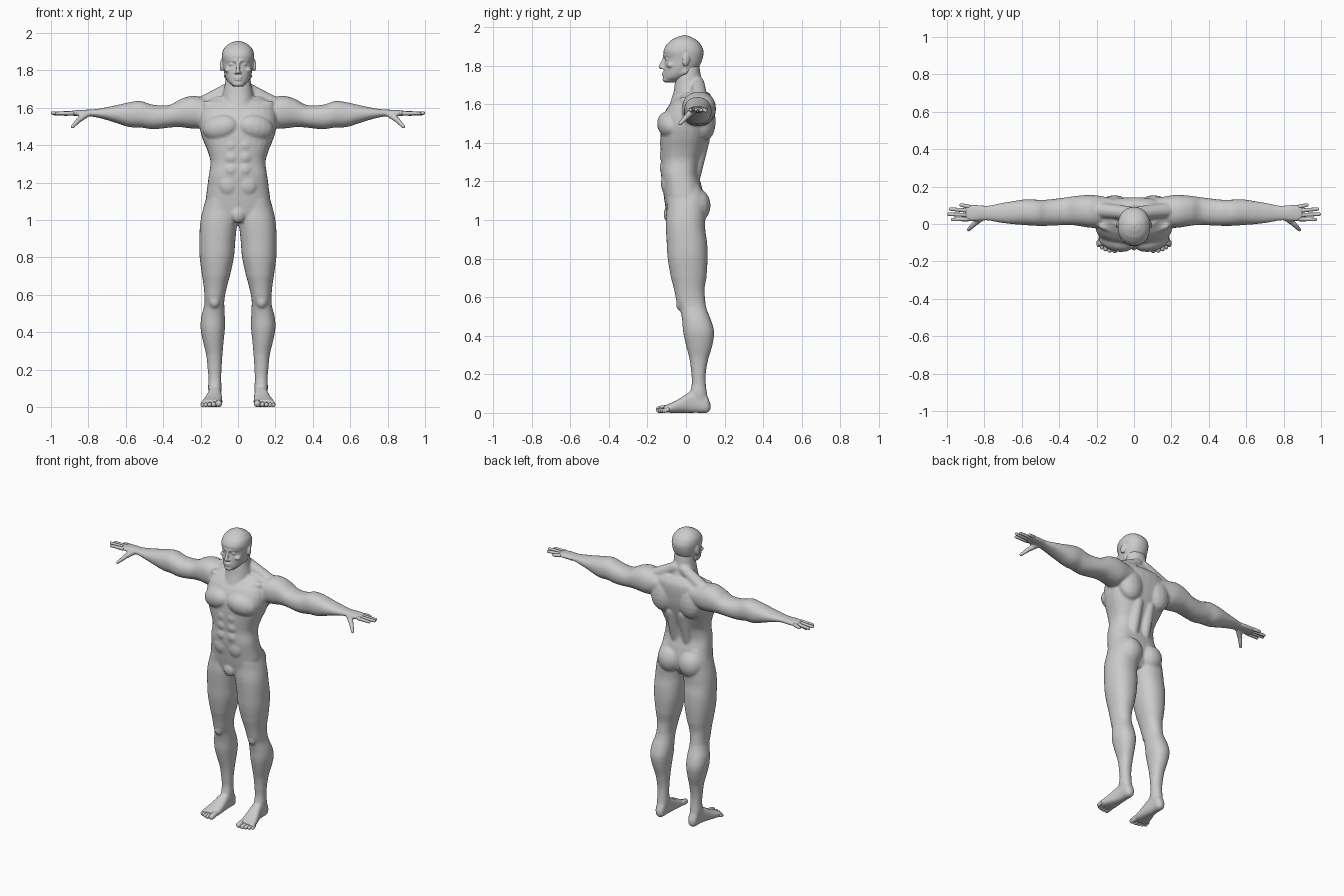
import bpy, bmesh, math
from mathutils import Vector, Matrix, Euler

skin = bpy.data.materials.new("plain grey")
skin.diffuse_color = (0.6, 0.6, 0.6, 1)


def bridge(bm, rings):
    """Join rings of points into a closed skin."""
    rings = [[bm.verts.new(p) for p in r] for r in rings]
    n = len(rings[0])
    for r, q in zip(rings, rings[1:]):
        for j in range(n):
            bm.faces.new((r[j], r[(j + 1) % n], q[(j + 1) % n], q[j]))
    bm.faces.new(rings[0][::-1])
    bm.faces.new(rings[-1])


def loft(bm, axis, rows, power=2.2, n=28, steps=3):
    """Skin rounded sections; each row is position, a-min, a-max, b-min, b-max."""
    pts = []
    for i in range(len(rows) - 1):
        quad = [rows[max(i - 1, 0)], rows[i], rows[i + 1], rows[min(i + 2, len(rows) - 1)]]
        for k in range(steps):
            t = k / steps
            row = [0.5 * (2 * b + (c - a) * t + (2 * a - 5 * b + 4 * c - d) * t * t
                          + (3 * b - a - 3 * c + d) * t ** 3) for a, b, c, d in zip(*quad)]
            row[0] = quad[1][0] + (quad[2][0] - quad[1][0]) * t
            pts.append(row)
    pts.append(rows[-1])
    rings = []
    for s, a0, a1, b0, b1 in pts:
        ring = []
        for j in range(n):
            c, d = math.cos(math.tau * j / n), math.sin(math.tau * j / n)
            a = (a0 + a1) / 2 + (a1 - a0) / 2 * math.copysign(abs(c) ** (2 / power), c)
            b = (b0 + b1) / 2 + (b1 - b0) / 2 * math.copysign(abs(d) ** (2 / power), d)
            ring.append({"x": (s, a, b), "y": (a, s, b), "z": (a, b, s)}[axis])
        rings.append(ring)
    bridge(bm, rings)


def turned(bm, matrix, profile, n):
    """Turn (radius, height) pairs around z and place the result."""
    bridge(bm, [[matrix @ Vector((r * math.cos(math.tau * j / n),
                                  r * math.sin(math.tau * j / n), h))
                 for j in range(n)] for r, h in profile])


def blob(bm, pos, radii, rot=(0, 0, 0)):
    m = Matrix.LocRotScale(Vector(pos), Euler([math.radians(a) for a in rot]), Vector(radii))
    arc = [math.radians(a) for a in range(-85, 86, 17)]
    turned(bm, m, [(math.cos(a), math.sin(a)) for a in arc], 16)


def rod(bm, p, q, r0, r1):
    """Tapered rod with round ends."""
    p, q = Vector(p), Vector(q)
    m = Matrix.Translation(p) @ (q - p).to_track_quat("Z", "Y").to_matrix().to_4x4()
    arc = [math.radians(a) for a in (5, 30, 60, 90)]
    prof = [(r0 * math.sin(a), -r0 * math.cos(a)) for a in arc]
    prof += [(r1 * math.sin(a), (q - p).length + r1 * math.cos(a)) for a in arc[::-1]]
    turned(bm, m, prof, 12)


def finish(name, centre, side, voxel=0):
    """Mirror the side parts, gather all, and fuse into one smooth skin."""
    half = bpy.data.meshes.new("half")
    side.to_mesh(half)
    centre.from_mesh(half)
    half.transform(Matrix.Diagonal((-1, 1, 1, 1)))
    centre.from_mesh(half)
    bpy.data.meshes.remove(half)
    bmesh.ops.recalc_face_normals(centre, faces=centre.faces)
    for f in centre.faces:
        f.smooth = True
    mesh = bpy.data.meshes.new(name)
    centre.to_mesh(mesh)
    mesh.materials.append(skin)
    ob = bpy.data.objects.new(name, mesh)
    bpy.context.collection.objects.link(ob)
    if voxel:
        fuse = ob.modifiers.new("fuse", "REMESH")
        fuse.mode = "VOXEL"
        fuse.voxel_size = voxel
        fuse.use_smooth_shade = True
        soften = ob.modifiers.new("soften", "SMOOTH")
        soften.factor = 0.5
        soften.iterations = 4


# Head
mid, side = bmesh.new(), bmesh.new()
head = [(1.713, .024, -.10, -.04), (1.735, .05, -.116, .0), (1.76, .066, -.115, .045),
        (1.80, .077, -.112, .072), (1.835, .082, -.108, .086), (1.875, .087, -.117, .091),
        (1.91, .08, -.1, .077), (1.935, .06, -.073, .052), (1.951, .034, -.04, .022),
        (1.958, .008, -.015, .0)]
loft(mid, "z", [(z, -w, w, f, b) for z, w, f, b in head])
# Nose, lips, chin
rod(mid, (0, -.112, 1.84), (0, -.13, 1.793), .008, .012)
blob(mid, (0, -.112, 1.763), (.026, .013, .006))
blob(mid, (0, -.112, 1.75), (.022, .013, .007))
blob(mid, (0, -.102, 1.728), (.03, .02, .016))
# Nostrils, brows, eyes, cheeks, jaw, ears
blob(side, (.012, -.119, 1.788), (.009, .012, .008))
rod(side, (.012, -.11, 1.852), (.05, -.088, 1.855), .011, .01)
blob(side, (.034, -.097, 1.833), (.014, .012, .007))
blob(side, (.05, -.075, 1.802), (.022, .028, .014), (0, 0, 30))
rod(side, (.058, -.005, 1.77), (.02, -.095, 1.73), .018, .014)
blob(side, (.087, 0, 1.828), (.009, .02, .034), (-12, 0, 20))
finish("head", mid, side, 0.005)

# Torso
mid, side = bmesh.new(), bmesh.new()
torso = [(0.99, .09, -.085, .06), (1.03, .155, -.10, .085), (1.10, .172, -.112, .095),
         (1.18, .164, -.122, .08), (1.24, .156, -.13, .065), (1.31, .147, -.128, .075),
         (1.37, .163, -.132, .098), (1.42, .184, -.133, .115), (1.48, .203, -.13, .132),
         (1.54, .208, -.118, .14), (1.59, .2, -.092, .143), (1.63, .18, -.055, .138),
         (1.66, .13, -.02, .12)]
loft(mid, "z", [(z, -w, w, f, b) for z, w, f, b in torso], 2.5)
# Neck
neck = [(1.56, .08, -.095, .13), (1.63, .086, -.075, .125), (1.67, .082, -.063, .1),
        (1.72, .071, -.056, .082), (1.80, .064, -.04, .07)]
loft(mid, "z", [(z, -w, w, f, b) for z, w, f, b in neck])
# Chest, belly, back and hip muscles
blob(side, (.095, -.093, 1.495), (.098, .054, .066), (0, 12, 14))
for z in (1.4, 1.335, 1.27):
    blob(side, (.036, -.118, z), (.035, .019, .034))
blob(side, (.05, -.1, 1.19), (.055, .03, .06))
blob(side, (.105, .085, 1.53), (.09, .068, .12), (8, 0, 0))
rod(side, (.045, .04, 1.22), (.045, .085, 1.42), .035, .04)
rod(side, (.03, .06, 1.71), (.2, .075, 1.615), .036, .042)
rod(side, (.02, -.065, 1.6), (.17, -.01, 1.62), .018, .02)
blob(side, (.079, .053, 1.075), (.083, .075, .09))
blob(mid, (0, -.088, 1.03), (.04, .028, .045))

# Legs
loft(side, "z", [
    (.05, .092, .153, .025, .118), (.10, .088, .16, .02, .109), (.15, .09, .158, .03, .103),
    (.20, .088, .162, .028, .102), (.28, .083, .17, .018, .116), (.35, .077, .187, .0, .137),
    (.42, .07, .2, -.015, .146), (.48, .07, .197, -.02, .13), (.54, .073, .182, -.032, .107),
    (.58, .072, .179, -.05, .10), (.64, .06, .183, -.062, .096), (.70, .043, .192, -.078, .106),
    (.80, .022, .205, -.095, .112), (.88, .015, .207, -.10, .11), (.95, .008, .205, -.104, .1),
    (1.0, .0, .2, -.105, .1), (1.06, .0, .187, -.10, .1), (1.12, .01, .17, -.10, .1),
    (1.18, .03, .15, -.08, .07)])
blob(side, (.126, -.03, .565), (.028, .022, .035))
# Feet
loft(side, "y", [
    (.127, .107, .138, .015, .05), (.11, .093, .152, .0, .09), (.06, .09, .156, .0, .115),
    (.02, .087, .162, .0, .108), (-.03, .084, .177, .0, .077), (-.07, .083, .19, .0, .055),
    (-.115, .086, .198, .002, .038)], 2.5)
# Arms and palms
loft(side, "x", [
    (.12, .0, .14, 1.52, 1.64), (.20, -.02, .153, 1.49, 1.658), (.25, -.018, .155, 1.49, 1.664),
    (.31, -.008, .15, 1.497, 1.646), (.36, -.005, .143, 1.495, 1.617),
    (.42, -.008, .135, 1.488, 1.613), (.47, -.01, .13, 1.487, 1.62),
    (.52, -.01, .13, 1.495, 1.637), (.58, -.006, .132, 1.497, 1.63),
    (.66, .0, .12, 1.522, 1.612), (.72, .008, .11, 1.54, 1.60), (.78, .018, .098, 1.553, 1.591),
    (.82, .018, .1, 1.554, 1.59), (.86, .014, .104, 1.556, 1.588),
    (.90, .016, .102, 1.559, 1.583)])
rod(side, (.81, .035, 1.565), (.855, .0, 1.532), .018, .015)
finish("body", mid, side, 0.0075)

# Fingers and thumbs
mid, side = bmesh.new(), bmesh.new()
for y, x1, y1, z1 in ((.093, .925, .102, 1.566), (.071, .98, .08, 1.568),
                      (.048, .991, .052, 1.572), (.026, .97, .024, 1.57)):
    rod(side, (.885, y, 1.571), (x1, y1, z1), .0115, .009)
rod(side, (.85, .004, 1.536), (.884, -.03, 1.5), .014, .009)
finish("fingers", mid, side)

# Toes
mid, side = bmesh.new(), bmesh.new()
for x, tip, r in ((.103, -.137, .018), (.13, -.14, .013), (.152, -.134, .012),
                  (.172, -.125, .011), (.189, -.113, .011)):
    rod(side, (x, -.095, r + .006), (x, tip, r), r, r)
finish("toes", mid, side)
